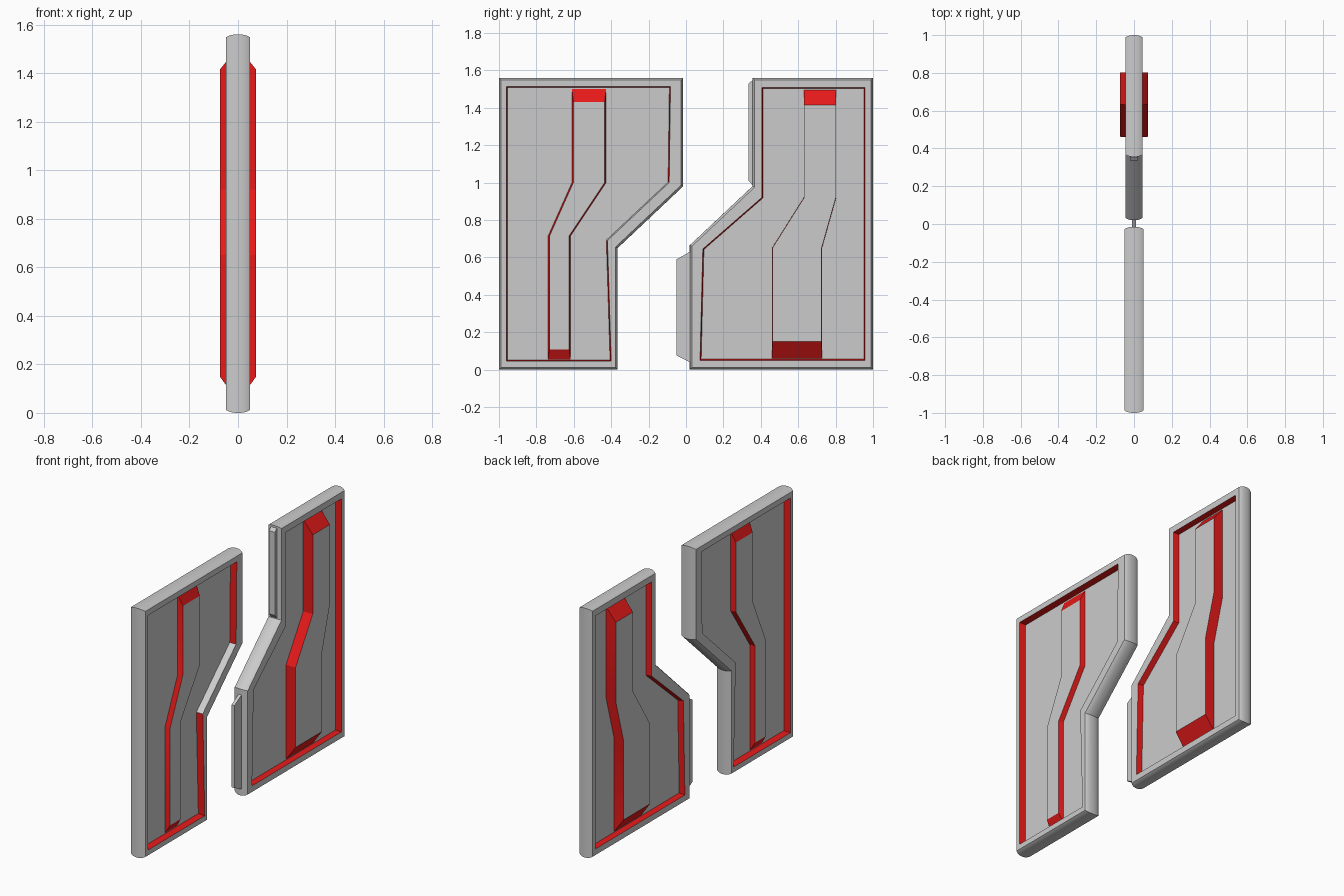
import bpy
from math import radians
from mathutils import Vector

if "Cube" in bpy.data.objects:
    bpy.data.objects.remove(bpy.data.objects["Cube"])

red = bpy.data.materials.new("red_trim")
red.diffuse_color = (0.8, 0.01, 0.01, 1)
red.use_nodes = True
red.node_tree.nodes["Principled BSDF"].inputs["Base Color"].default_value = red.diffuse_color


def inset(pts, d):
    """Offset a counter-clockwise (y, z) outline inward with mitred corners."""
    out = []
    for i, p in enumerate(pts):
        p = Vector(p)
        a = (p - Vector(pts[i - 1])).normalized()
        b = (Vector(pts[(i + 1) % len(pts)]) - p).normalized()
        na, nb = Vector((-a.y, a.x)), Vector((-b.y, b.x))
        q = p + (na + nb) * d / (1 + na.dot(nb))
        out.append((q.x, q.y))
    return out


def loft(name, rings, cap=False, skip=(), only=None, mat=None):
    """Join (x, outline) rings with quads, optionally cap the last, mirror in x."""
    n = len(rings[0][1])
    verts = [(x, y, z) for x, pts in rings for y, z in pts]
    edges = [i for i in (range(n) if only is None else only) if i not in skip]
    faces = [(r*n + i, r*n + (i+1) % n, (r+1)*n + (i+1) % n, (r+1)*n + i)
             for r in range(len(rings) - 1) for i in edges]
    if cap:
        faces.append(tuple(range((len(rings) - 1)*n, len(rings)*n)))
    mesh = bpy.data.meshes.new(name)
    mesh.from_pydata(verts, [], faces)
    mesh.shade_smooth()
    mesh.set_sharp_from_angle(angle=radians(25))
    obj = bpy.data.objects.new(name, mesh)
    bpy.context.collection.objects.link(obj)
    if mat:
        mesh.materials.append(mat)
    m = obj.modifiers.new("both_sides", 'MIRROR')
    m.use_clip = True
    return obj


def door(side, outline, opening, half, grey_walls=()):
    # frame: gently rounded outer edge, flat face
    rim = [(half * t, inset(outline, 0.012 * t ** 2.5))
           for t in (0, 0.25, 0.5, 0.7, 0.85, 1)]
    loft(side + "_frame", rim + [(half, opening)])
    # recess walls and sunken panel
    floor = inset(opening, 0.006)
    walls = [(half, opening), (0.01, floor)]
    loft(side + "_recess_walls", walls, skip=grey_walls, mat=red)
    if grey_walls:
        loft(side + "_diagonal_wall", walls, only=grey_walls)
    loft(side + "_panel", [(0.01, floor)], only=(), cap=True)


def bar(side, left, right, knees, base, top, height, slant):
    """Cranked raised bar: left/right give (lower y, upper y)."""
    def outline(z0, z1, s):
        return [(left[0] + s, z0), (right[0] - s, z0),
                (right[0] - s, knees[0]), (right[1] - s, knees[1]),
                (right[1] - s, z1), (left[1] + s, z1),
                (left[1] + s, knees[1]), (left[0] + s, knees[0])]
    low, high = outline(*base, 0), outline(*top, slant)
    loft(side + "_bar_walls", [(0.01, low), (height, high)], mat=red)
    loft(side + "_bar_face", [(height, high)], only=(), cap=True)


# left leaf
door("left",
     [(-1, 0), (-0.365, 0), (-0.365, 0.65), (-0.015, 0.98), (-0.015, 1.56), (-1, 1.56)],
     [(-0.96, 0.045), (-0.40, 0.045), (-0.42, 0.69), (-0.09, 1.0), (-0.083, 1.513), (-0.96, 1.513)],
     0.05, grey_walls=(2,))
bar("left", (-0.737, -0.61), (-0.617, -0.427), (0.715, 1.0),
    (0.055, 1.5), (0.108, 1.432), 0.04, 0.008)

# right leaf
door("right",
     [(0.02, 0), (1, 0), (1, 1.56), (0.355, 1.56), (0.355, 0.98), (0.02, 0.665)],
     [(0.075, 0.05), (0.957, 0.05), (0.957, 1.508), (0.405, 1.508), (0.405, 0.92), (0.09, 0.645)],
     0.045)
bar("right", (0.46, 0.63), (0.727, 0.803), (0.65, 0.92),
    (0.06, 1.495), (0.15, 1.415), 0.075, 0.002)

# tongues on the meeting edge of the right leaf
for name, t, pts in (
        ("lower_tongue", 0.01, [(-0.05, 0.075), (0.03, 0.035), (0.03, 0.635), (-0.05, 0.59)]),
        ("upper_tongue", 0.02, [(0.335, 1.01), (0.365, 0.975), (0.365, 1.555), (0.335, 1.53)])):
    loft(name, [(0, pts), (t, pts)], cap=True)
